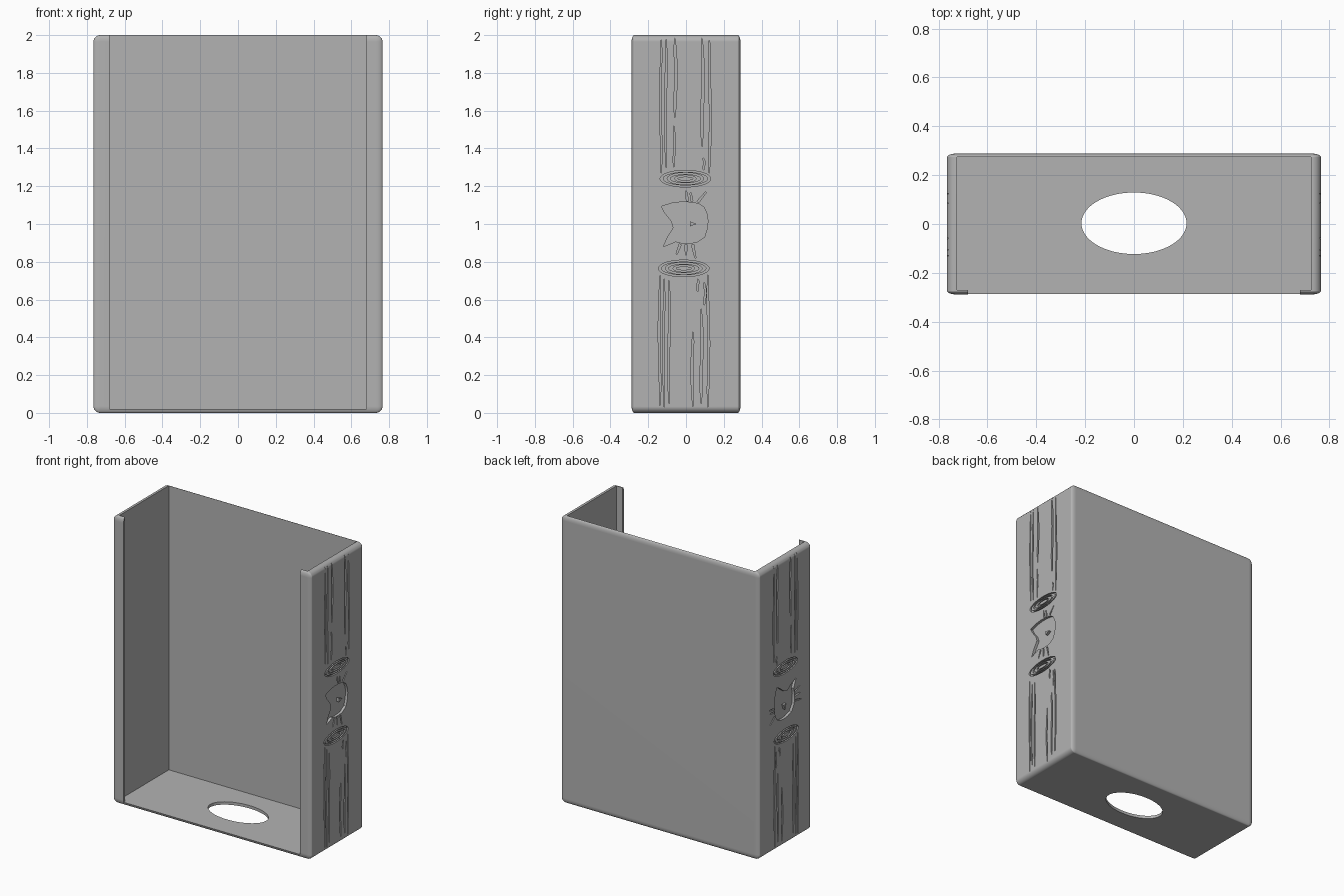
import bpy, bmesh, math

cube = bpy.data.objects.get("Cube")
if cube:
    bpy.data.objects.remove(cube, do_unlink=True)

grey = bpy.data.materials.new("plain grey")
grey.use_nodes = True
grey.diffuse_color = (0.45, 0.45, 0.45, 1)
grey.node_tree.nodes["Principled BSDF"].inputs["Base Color"].default_value = grey.diffuse_color

HALF_X, HALF_Y, HEIGHT = 0.765, 0.288, 2.0


def to_object(bm, name):
    bmesh.ops.recalc_face_normals(bm, faces=bm.faces)
    mesh = bpy.data.meshes.new(name)
    bm.to_mesh(mesh)
    bm.free()
    mesh.materials.append(grey)
    obj = bpy.data.objects.new(name, mesh)
    bpy.context.collection.objects.link(obj)
    return obj


def prism(bm, outline, place, low, high):
    """Extrude an outline from depth low to depth high."""
    a = [bm.verts.new(place(u, v, low)) for u, v in outline]
    b = [bm.verts.new(place(u, v, high)) for u, v in outline]
    bm.faces.new(a)
    bm.faces.new(b[::-1])
    for i in range(len(a)):
        j = (i + 1) % len(a)
        bm.faces.new((a[i], b[i], b[j], a[j]))


def ellipse(cu, cv, ru, rv, n=48):
    steps = [2 * math.pi * i / n for i in range(n)]
    return [(cu + ru * math.cos(t), cv + rv * math.sin(t)) for t in steps]


def ring(bm, outer, inner, place, low, high):
    """Extrude the band between two matching loops."""
    loops = [[bm.verts.new(place(u, v, d)) for u, v in line]
             for line, d in ((outer, low), (outer, high), (inner, high), (inner, low))]
    n = len(outer)
    for k in range(4):
        p, q = loops[k], loops[(k + 1) % 4]
        for i in range(n):
            j = (i + 1) % n
            bm.faces.new((p[i], p[j], q[j], q[i]))


def groove(y, low, high, width):
    """Sliver with tapered ends and a slight bend, like wood grain."""
    ts = [i / 8 for i in range(9)]
    mid = [(y + 0.003 * math.sin(7 * t + 40 * y), low + (high - low) * t) for t in ts]
    half = [width / 2 * min(1, 0.15 + 6 * t * (1 - t)) for t in ts]
    left = [(m[0] - h, m[1]) for m, h in zip(mid, half)]
    right = [(m[0] + h, m[1]) for m, h in zip(mid, half)]
    return left + right[::-1]


def whisker(u0, v0, u1, v1, width=0.012):
    length = math.hypot(u1 - u0, v1 - v0)
    nu, nv = -(v1 - v0) / length * width / 2, (u1 - u0) / length * width / 2
    return [(u0 + nu / 2, v0 + nv / 2), (u0 - nu / 2, v0 - nv / 2),
            (u1 - nu, v1 - nv), (u1 + nu, v1 + nv)]


def cut(target, bm, name):
    cutter = to_object(bm, name)
    mod = target.modifiers.new(name, 'BOOLEAN')
    mod.operation, mod.solver, mod.object = 'DIFFERENCE', 'EXACT', cutter
    mod.use_self = True
    bpy.context.view_layer.objects.active = target
    bpy.ops.object.modifier_apply(modifier=mod.name)
    bpy.data.objects.remove(cutter, do_unlink=True)


# Rounded block, with tighter rounding front to back
rx, ry, rz = 0.035, 0.015, 0.035
bm = bmesh.new()
bmesh.ops.create_cube(bm, size=2)
bmesh.ops.scale(bm, vec=(HALF_X / rx, HALF_Y / ry, HEIGHT / 2 / rz), verts=bm.verts)
bmesh.ops.bevel(bm, geom=bm.edges[:], offset=1, segments=7, profile=0.5, affect='EDGES')
bmesh.ops.scale(bm, vec=(rx, ry, rz), verts=bm.verts)
bmesh.ops.translate(bm, vec=(0, 0, HEIGHT / 2), verts=bm.verts)
case = to_object(bm, "case")


def upright(u, v, d):
    return (u, v, d)


# Hollow inside, open at the top and between the front lips
half_outline = [(0.725, 0.274), (0.725, -0.27), (0.68, -0.27), (0.68, -0.4)]
bm = bmesh.new()
prism(bm, half_outline + [(-x, y) for x, y in half_outline[::-1]], upright, 0.02, 2.3)
cut(case, bm, "inside_cutter")

# Oval hole in the floor
bm = bmesh.new()
prism(bm, ellipse(0, 0.003, 0.215, 0.126, 64), upright, -0.1, 0.1)
cut(case, bm, "hole_cutter")

# Wood grain: y, low, high, width
grain = [
    (-0.133, 1.27, 1.985, 0.008), (-0.107, 1.3, 1.985, 0.01), (-0.056, 1.56, 1.985, 0.013),
    (-0.062, 1.3, 1.52, 0.008), (0.087, 1.41, 1.985, 0.014), (0.126, 1.27, 1.985, 0.01),
    (0.095, 1.285, 1.35, 0.008),
    (-0.14, 0.03, 0.73, 0.009), (-0.118, 0.03, 0.71, 0.008), (-0.09, 0.05, 0.7, 0.01),
    (0.034, 0.03, 0.43, 0.011), (0.082, 0.05, 0.55, 0.012), (0.118, 0.03, 0.73, 0.01),
    (0.062, 0.64, 0.71, 0.009), (0.1, 0.57, 0.69, 0.009),
]
log_ends = [(-0.003, 1.24), (-0.012, 0.765)]

# Cat face: first axis towards the ears, second across
head = [(0.13, 0.093), (0.077, 0.11), (0.03, 0.116), (-0.02, 0.115), (-0.065, 0.108),
        (-0.095, 0.088), (-0.113, 0.05), (-0.116, 0.015), (-0.113, -0.02), (-0.098, -0.07),
        (-0.055, -0.098), (0.013, -0.103), (0.055, -0.093), (0.12, -0.12), (0.098, -0.07),
        (0.066, -0.02), (0.077, 0.015), (0.113, 0.06)]
whiskers = [(0.0, 0.175, -0.008, 0.122), (-0.025, 0.165, -0.03, 0.122),
            (-0.105, 0.168, -0.063, 0.117), (0.05, -0.16, 0.03, -0.108),
            (0.0, -0.165, 0.0, -0.108), (-0.05, -0.18, -0.035, -0.11)]
nose = [(-0.02, 0.015), (-0.057, 0.0), (-0.02, -0.013)]

for side, label in ((1, "left"), (-1, "right")):
    def on_wall(y, z, d):
        return (side * (HALF_X - d), y, z)

    def on_cat(u, v, d):
        # The face lies sideways on one wall and upright on the other
        return on_wall(-u, 1 + v, d) if side > 0 else on_wall(v, 1 + u, d)

    bm = bmesh.new()
    for y, low, high, width in grain:
        prism(bm, groove(y, low, high, width), on_wall, -0.05, 0.012)
    for cy, cz in log_ends:
        for size in (1, 0.72, 0.42):
            ring(bm, ellipse(cy, cz, 0.134 * size, 0.044 * size),
                 ellipse(cy, cz, 0.134 * size - 0.014, 0.044 * size - 0.008),
                 on_wall, -0.05, 0.012)
    prism(bm, head, on_cat, -0.05, 0.018)
    for w in whiskers:
        prism(bm, whisker(*w), on_cat, -0.05, 0.012)
    cut(case, bm, label + "_carving_cutter")

    # Raised nose left standing in the carved face
    bm = bmesh.new()
    prism(bm, nose, on_cat, 0.0, 0.02)
    to_object(bm, label + "_cat_nose")

# Smooth rounded edges, flat walls
bpy.ops.object.select_all(action='DESELECT')
case.select_set(True)
bpy.context.view_layer.objects.active = case
bpy.ops.object.shade_smooth_by_angle(angle=math.radians(30))
normals = case.modifiers.new("flat walls", 'WEIGHTED_NORMAL')
normals.keep_sharp = True
